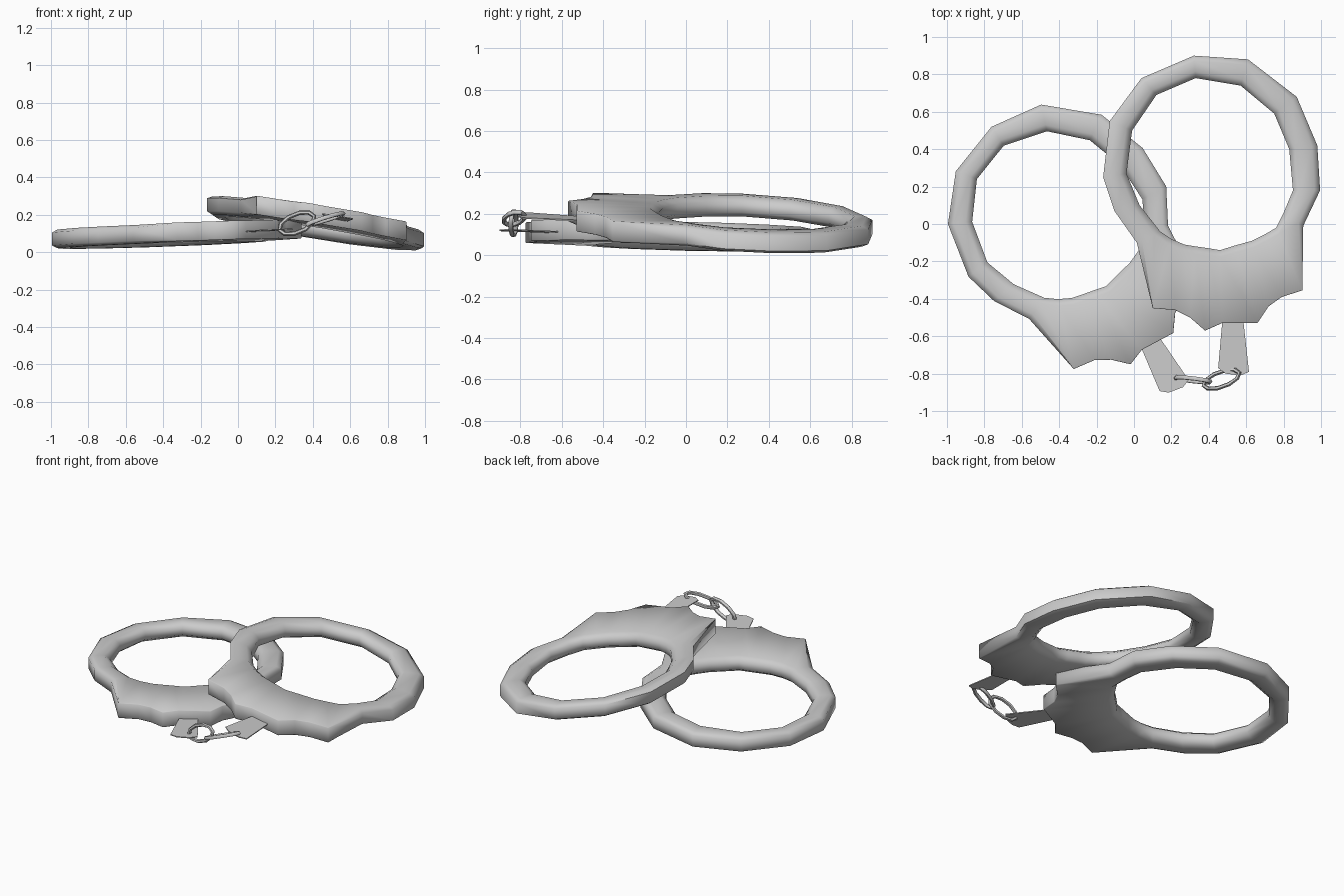
import bpy
from math import sin, cos, pi, radians
from mathutils import Vector

if "Cube" in bpy.data.objects:
    bpy.data.objects.remove(bpy.data.objects["Cube"])

CENTRE = Vector((0.41, 0.32))

# Inner and outer outline of one cuff, station by station around the ring
RING_A = [(0.75, 0.59, 0.87, 0.68), (0.57, 0.74, 0.61, 0.88), (0.33, 0.78, 0.32, 0.90),
          (0.12, 0.69, 0.04, 0.78), (-0.01, 0.50, -0.13, 0.55), (-0.04, 0.27, -0.165, 0.25),
          (0.03, 0.10, -0.105, 0.07), (0.14, -0.04, 0.015, -0.10)]
BODY = [(0.20, -0.08, 0.10, -0.45), (0.27, -0.11, 0.22, -0.46), (0.33, -0.12, 0.30, -0.50),
        (0.40, -0.13, 0.38, -0.57), (0.46, -0.14, 0.47, -0.53), (0.54, -0.115, 0.66, -0.53),
        (0.63, -0.09, 0.72, -0.44), (0.70, -0.055, 0.79, -0.39), (0.76, -0.02, 0.90, -0.355)]
RING_B = [(0.80, 0.06, 0.905, -0.01), (0.85, 0.18, 0.995, 0.18), (0.83, 0.40, 0.98, 0.42)]
TAB = [(0.07, -0.75), (0.04, -1.09), (0.08, -1.12), (0.16, -1.13), (0.205, -1.11), (0.165, -0.75)]


def make_mesh(name, verts, faces, angle):
    me = bpy.data.meshes.new(name)
    me.from_pydata(verts, [], faces)
    me.update()
    ob = bpy.data.objects.new(name, me)
    bpy.context.collection.objects.link(ob)
    bpy.ops.object.select_all(action='DESELECT')
    ob.select_set(True)
    bpy.context.view_layer.objects.active = ob
    bpy.ops.object.mode_set(mode='EDIT')
    bpy.ops.mesh.select_all(action='SELECT')
    bpy.ops.mesh.normals_make_consistent(inside=False)
    bpy.ops.object.mode_set(mode='OBJECT')
    bpy.ops.object.shade_smooth_by_angle(angle=radians(angle))
    return ob


def loft(rings):
    """Closed loop of closed cross-sections."""
    n, m = len(rings), len(rings[0])
    verts = [v for r in rings for v in r]
    faces = [(i * m + j, i * m + (j + 1) % m,
              (i + 1) % n * m + (j + 1) % m, (i + 1) % n * m + j)
             for i in range(n) for j in range(m)]
    return verts, faces


def cuff(side, centre, turn, sx, sy):
    def place(x, y, z):
        # turn in plan, then lean the flat cuff along x and y
        a = radians(turn)
        px, py = x * cos(a) - y * sin(a), x * sin(a) + y * cos(a)
        return (centre[0] + px, centre[1] + py, centre[2] + z + sx * px + sy * py)

    # ring with the wide scalloped lower body
    rings = []
    for group, edge, wall in ((RING_A, 0.03, 0.035), (BODY, 0.004, 0.046), (RING_B, 0.03, 0.035)):
        for ix, iy, ox, oy in group:
            a, b = Vector((ix, iy)) - CENTRE, Vector((ox, oy)) - CENTRE
            d = (b - a).normalized()
            p, q = a + d * 0.035, b - d * edge
            sec = [(a, 0.025), (p, 0.05), (q, 0.05), (b, wall),
                   (b, -wall), (q, -0.05), (p, -0.05), (a, -0.025)]
            rings.append([place(v.x, v.y, z) for v, z in sec])
    make_mesh(side + "_cuff", *loft(rings), 65)

    # thin tab that holds the chain
    n = len(TAB)
    verts = [place(x, y, z) for z in (-0.012, -0.006) for x, y in TAB]
    faces = [tuple(range(n)), tuple(range(n, 2 * n))]
    faces += [(i, (i + 1) % n, n + (i + 1) % n, n + i) for i in range(n)]
    make_mesh(side + "_tab", verts, faces, 30)


def chain_link(name, centre, long_axis, short_axis, half_len, half_wid, r=0.012):
    c, u = Vector(centre), Vector(long_axis).normalized()
    v = Vector(short_axis)
    v = (v - u * v.dot(u)).normalized()
    w = u.cross(v)
    rings = []
    for i in range(10):
        t = 2 * pi * i / 10
        out = (u * cos(t) + v * sin(t)).normalized()
        p = c + u * (half_len * cos(t)) + v * (half_wid * sin(t))
        rings.append([p + out * (r * cos(s)) + w * (r * sin(s))
                      for s in (2 * pi * k / 6 for k in range(6))])
    make_mesh(name, *loft(rings), 60)


# the two cuffs, the right one resting over the left
cuff("right", (0.41, 0.32, 0.155), 0, -0.165, -0.06)
cuff("left", (-0.41, 0.05, 0.09), 28, 0.035, -0.02)

# chain between the tabs
chain_link("left_chain_link", (0.315, -0.833, 0.155), (0.2, -0.02, 0.08), (0, 0.15, 1), 0.1, 0.05)
chain_link("right_chain_link", (0.468, -0.83, 0.178), (0.2, 0.07, 0.06), (-0.3, 1, -0.3), 0.105, 0.042)
